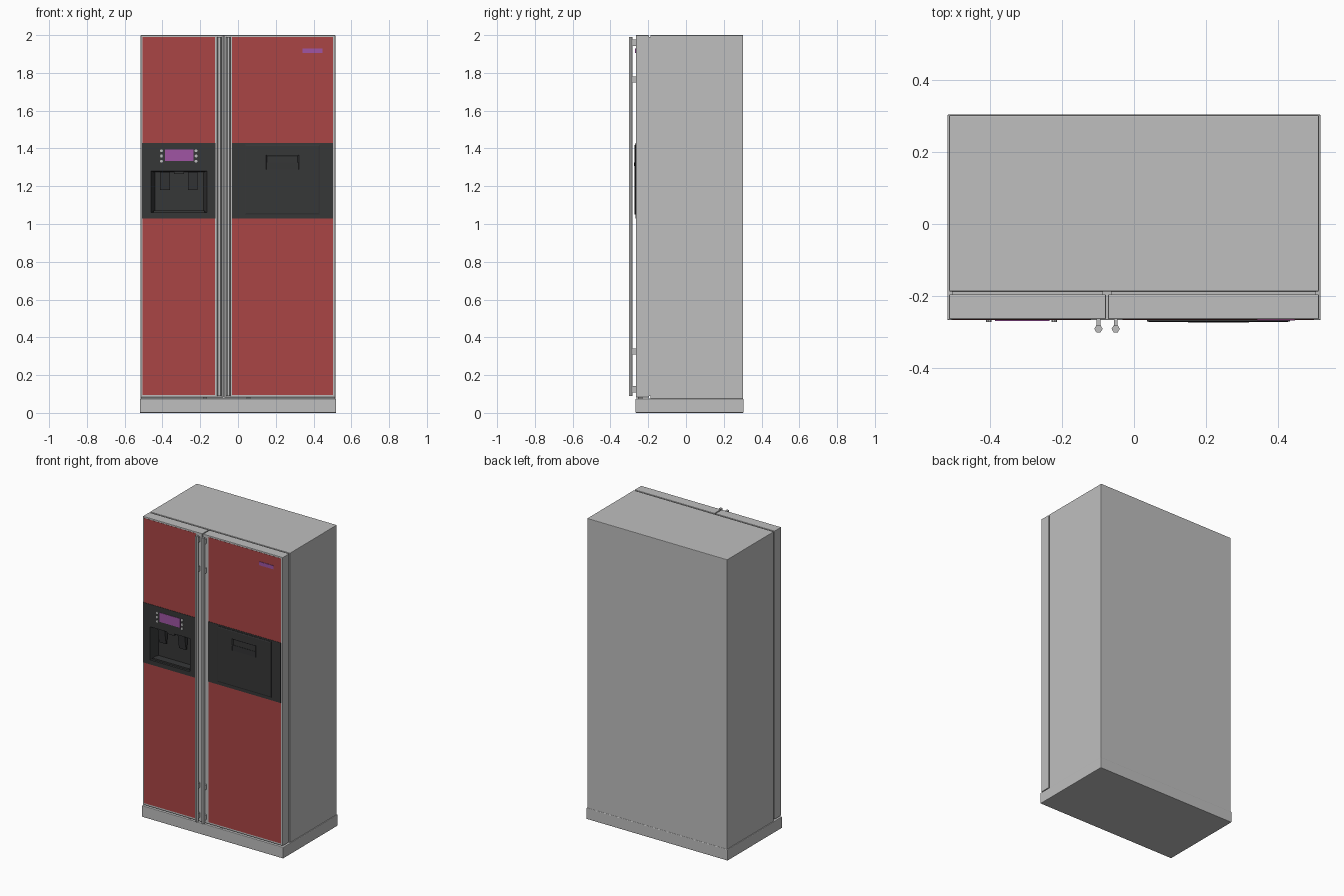
import bpy, bmesh, math
from mathutils import Matrix, Vector

default = bpy.data.objects.get("Cube")
if default:
    bpy.data.objects.remove(default, do_unlink=True)


def material(name, rgb):
    m = bpy.data.materials.new(name)
    m.use_nodes = True
    m.diffuse_color = (*rgb, 1)
    m.node_tree.nodes["Principled BSDF"].inputs["Base Color"].default_value = (*rgb, 1)
    return m


SILVER = material("silver grey", (0.52, 0.52, 0.52))
RED = material("door red", (0.40, 0.06, 0.06))
BLACK = material("panel black", (0.037, 0.038, 0.039))
PURPLE = material("display purple", (0.35, 0.09, 0.37))


def finish(name, bm, mat):
    bmesh.ops.recalc_face_normals(bm, faces=bm.faces)
    mesh = bpy.data.meshes.new(name)
    bm.to_mesh(mesh)
    bm.free()
    mesh.materials.append(mat)
    obj = bpy.data.objects.new(name, mesh)
    bpy.context.collection.objects.link(obj)
    return obj


def box(name, x, y, z, mat, bevel=0):
    """Box from (low, high) ranges on each axis."""
    bm = bmesh.new()
    size = Vector((x[1] - x[0], y[1] - y[0], z[1] - z[0]))
    mid = Vector((sum(x), sum(y), sum(z))) / 2
    bmesh.ops.create_cube(bm, matrix=Matrix.Translation(mid) @ Matrix.Diagonal((*size, 1)))
    if bevel:
        bmesh.ops.bevel(bm, geom=bm.edges[:], offset=bevel, segments=2,
                        profile=0.5, affect='EDGES')
    return finish(name, bm, mat)


def rod(name, centre, radius, length, mat, sides, axis):
    """Prism along z, or along y when axis is 'Y'."""
    bm = bmesh.new()
    turn = Matrix.Rotation(math.pi / 2, 4, 'X' if axis == 'Y' else 'Z')
    bmesh.ops.create_cone(bm, cap_ends=True, segments=sides, radius1=radius, radius2=radius,
                          depth=length, matrix=Matrix.Translation(centre) @ turn)
    return finish(name, bm, mat)


def tray(name, loops, mat):
    """Nested rectangles (x range, z range, y) bridged in order; the last is closed."""
    bm = bmesh.new()
    rings = []
    for x, z, y in loops:
        corners = [(x[0], z[0]), (x[1], z[0]), (x[1], z[1]), (x[0], z[1])]
        rings.append([bm.verts.new((a, y, b)) for a, b in corners])
    for r, s in zip(rings, rings[1:]):
        for i in range(4):
            j = (i + 1) % 4
            bm.faces.new((r[i], r[j], s[j], s[i]))
    bm.faces.new(rings[-1])
    bm.faces.new(rings[0][::-1])
    return finish(name, bm, mat)


def prism(name, x, profile, mat):
    """Side profile of (y, z) points stretched across an x range."""
    bm = bmesh.new()
    face = bm.faces.new([bm.verts.new((x[0], y, z)) for y, z in profile])
    out = bmesh.ops.extrude_face_region(bm, geom=[face])
    moved = [v for v in out["geom"] if isinstance(v, bmesh.types.BMVert)]
    bmesh.ops.translate(bm, verts=moved, vec=(x[1] - x[0], 0, 0))
    return finish(name, bm, mat)


# Cabinet, plinth and door seal
box("cabinet", (-0.515, 0.515), (-0.188, 0.303), (0.07, 2.0), SILVER, 0.003)
box("plinth", (-0.52, 0.52), (-0.268, 0.305), (0, 0.075), SILVER, 0.004)

FRONT = -0.265
BAND = (1.03, 1.43)
PANEL_Z = (0.095, 1.99)

# Doors with red panels above and below the black band
doors = {"right": ((-0.515, -0.078), (-0.505, -0.122)),
         "left": ((-0.072, 0.515), (-0.032, 0.502))}
door_objects = {}
for side, (outer, panel) in doors.items():
    door_objects[side] = box(side + "_door", outer, (FRONT, -0.196), (0.082, 2.0), SILVER, 0.003)
    box(side + "_door_seal", (outer[0] + 0.008, outer[1] - 0.008), (-0.198, -0.185),
        (0.09, 1.99), SILVER)
    for part, z in (("lower", (PANEL_Z[0], BAND[0])), ("upper", (BAND[1], PANEL_Z[1]))):
        box(f"{side}_{part}_panel", panel, (FRONT - 0.001, FRONT + 0.004), z, RED)

# Opening in the right door for the dispenser
cutter = box("dispenser_cutter", (-0.47, -0.155), (-0.3, -0.199), (1.045, 1.292), BLACK)
cutter.hide_render = True
cutter.hide_viewport = True
cutter.display_type = 'WIRE'
cut = door_objects["right"].modifiers.new("dispenser opening", 'BOOLEAN')
cut.operation = 'DIFFERENCE'
cut.solver = 'EXACT'
cut.object = cutter

# Dispenser fascia with a sunken, tapering bay
open_x, open_z = (-0.46, -0.165), (1.06, 1.28)
tray("dispenser_fascia", [
    ((-0.47, -0.155), (1.045, 1.292), -0.2),
    ((-0.47, -0.155), (1.045, 1.292), FRONT + 0.001),
    ((-0.508, -0.12), BAND, FRONT + 0.001),
    ((-0.508, -0.12), BAND, FRONT - 0.003),
    (open_x, open_z, FRONT - 0.003),
    ((-0.44, -0.183), (1.068, 1.274), -0.207)], BLACK)
for i, x in enumerate((-0.387, -0.24)):
    prism(f"dispenser_paddle_{i + 1}", (x - 0.026, x + 0.026),
          [(-0.255, 1.275), (-0.222, 1.275), (-0.230, 1.18), (-0.240, 1.18)], BLACK)
box("dispenser_spout", (-0.34, -0.285), (-0.262, -0.225), (1.264, 1.279), BLACK)
box("drip_tray", (-0.448, -0.177), (-0.258, -0.207), (1.062, 1.072), BLACK)

# Display and its buttons
box("display", (-0.387, -0.236), (FRONT - 0.005, FRONT), (1.333, 1.394), PURPLE)
for x in (-0.405, -0.222):
    for z in (1.332, 1.36, 1.388):
        rod("display_button", (x, FRONT - 0.004, z), 0.008, 0.008, SILVER, 10, 'Y')

# Small bar door on the left door, with a grip pocket
box("bar_surround", (-0.032, 0.502), (FRONT - 0.003, FRONT + 0.004), BAND, BLACK)
tray("bar_door", [
    ((0.036, 0.434), (1.05, 1.42), FRONT),
    ((0.036, 0.434), (1.05, 1.42), FRONT - 0.006),
    ((0.043, 0.427), (1.057, 1.413), FRONT - 0.008),
    ((0.148, 0.322), (1.288, 1.366), FRONT - 0.008),
    ((0.155, 0.315), (1.294, 1.357), FRONT - 0.002)], BLACK)
prism("bar_door_grip", (0.15, 0.32),
      [(FRONT, 1.288), (FRONT - 0.008, 1.288), (FRONT - 0.010, 1.326), (FRONT, 1.322)], BLACK)

# Blank badge plate
box("badge_plate", (0.342, 0.448), (FRONT - 0.004, FRONT), (1.905, 1.929), PURPLE)

# Long handles on standoffs
for side, x in (("right", -0.099), ("left", -0.051)):
    rod(side + "_handle", (x, -0.292, 1.04), 0.0115, 1.9, SILVER, 6, 'Z')
    for z in (0.125, 0.325, 1.765, 1.96):
        box(side + "_handle_standoff", (x - 0.005, x + 0.005), (-0.288, FRONT + 0.002),
            (z - 0.017, z + 0.017), SILVER)

# Lower door hinges
for x in (-0.175, 0.055):
    box("door_foot", (x - 0.01, x + 0.01), (-0.255, -0.23), (0.072, 0.085), SILVER)
